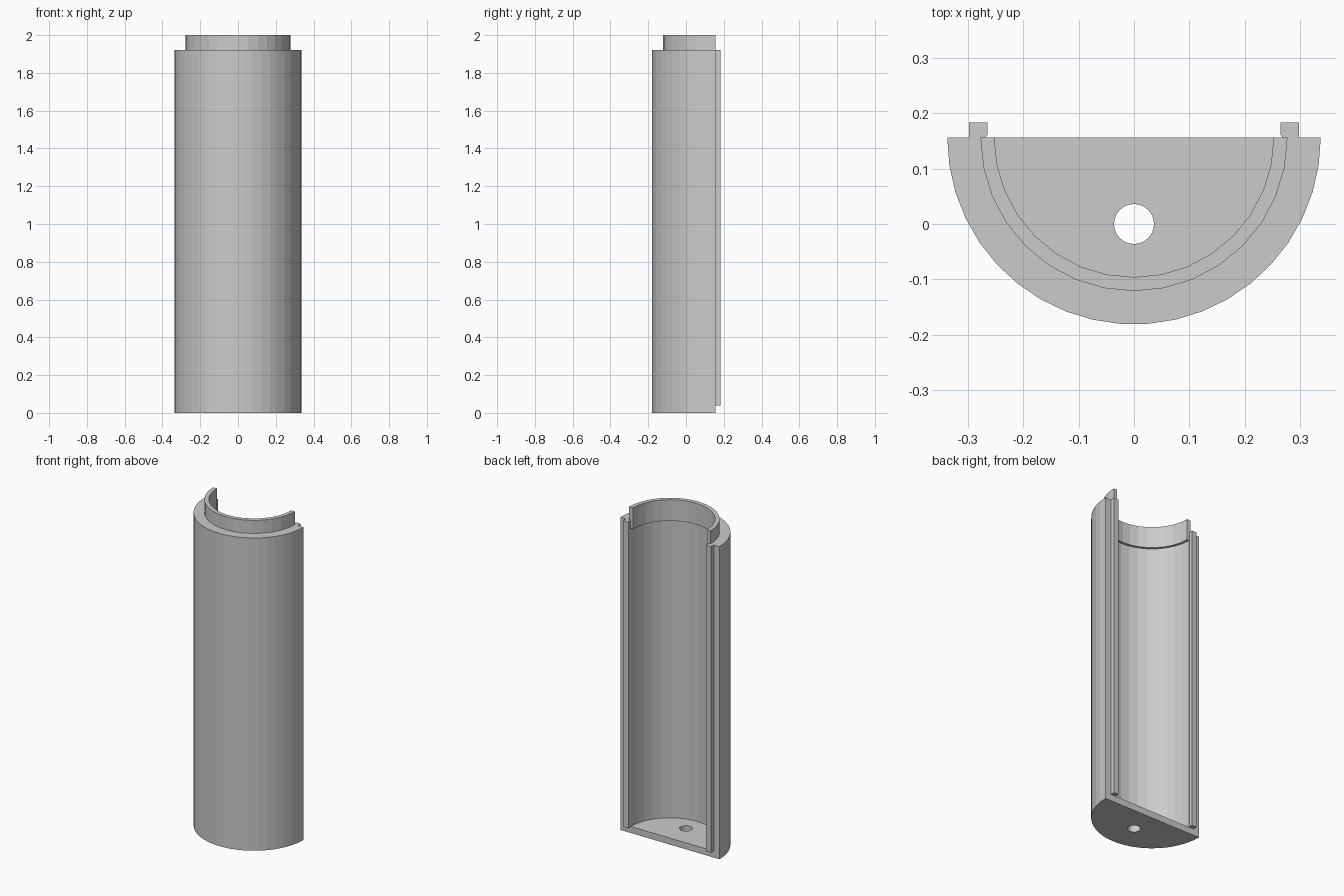
import bpy
import bmesh
from math import pi, sin, cos

if "Cube" in bpy.data.objects:
    bpy.data.objects.remove(bpy.data.objects["Cube"])

CUT_Y = 0.156      # plane that splits the tube in half
BODY_TOP = 1.92


def prism(name, pts, z0, z1):
    """Extrude a closed xy outline from z0 to z1."""
    bm = bmesh.new()
    face = bm.faces.new([bm.verts.new((x, y, z0)) for x, y in pts])
    ext = bmesh.ops.extrude_face_region(bm, geom=[face])
    verts = [g for g in ext["geom"] if isinstance(g, bmesh.types.BMVert)]
    bmesh.ops.translate(bm, verts=verts, vec=(0, 0, z1 - z0))
    bmesh.ops.recalc_face_normals(bm, faces=bm.faces)
    mesh = bpy.data.meshes.new(name)
    bm.to_mesh(mesh)
    bm.free()
    obj = bpy.data.objects.new(name, mesh)
    bpy.context.collection.objects.link(obj)
    return obj


def half_round(r, sides, over=0.0):
    """Half circle bulging to -y, optionally running past the cut plane."""
    pts = [(-r * cos(pi * i / sides), CUT_Y - r * sin(pi * i / sides))
           for i in range(sides + 1)]
    if over:
        pts += [(r, CUT_Y + over), (-r, CUT_Y + over)]
    return pts


def combine(target, tool, operation):
    mod = target.modifiers.new(operation.title(), 'BOOLEAN')
    mod.operation = operation
    mod.solver = 'EXACT'
    mod.object = tool
    tool.hide_render = True
    bpy.context.view_layer.objects.active = target
    bpy.ops.object.modifier_apply(modifier=mod.name)
    bpy.data.objects.remove(tool)


# Half tube body with a narrower collar on top
body = prism("half_tube_body", half_round(0.337, 21), 0.0, BODY_TOP)
combine(body, prism("collar", half_round(0.277, 16), 1.5, 2.0), 'UNION')

# Main cavity above the floor, then the tighter bore of the collar
combine(body, prism("cavity_cutter", half_round(0.267, 16, 0.1), 0.04, 1.87), 'DIFFERENCE')
combine(body, prism("bore_cutter", half_round(0.252, 16, 0.1), 1.8, 2.1), 'DIFFERENCE')

# Round hole in the floor
hole = [(0.036 * cos(2 * pi * i / 32), 0.036 * sin(2 * pi * i / 32)) for i in range(32)]
combine(body, prism("hole_cutter", hole, -0.1, 0.1), 'DIFFERENCE')

# Long locating ribs on both cut edges
rib = [(0.268, 0.150), (0.268, 0.156), (0.264, 0.162),
       (0.264, 0.183), (0.298, 0.183), (0.298, 0.150)]
for side, name in ((-1, "left_rib"), (1, "right_rib")):
    prism(name, [(side * x, y) for x, y in rib], 0.04, BODY_TOP)
